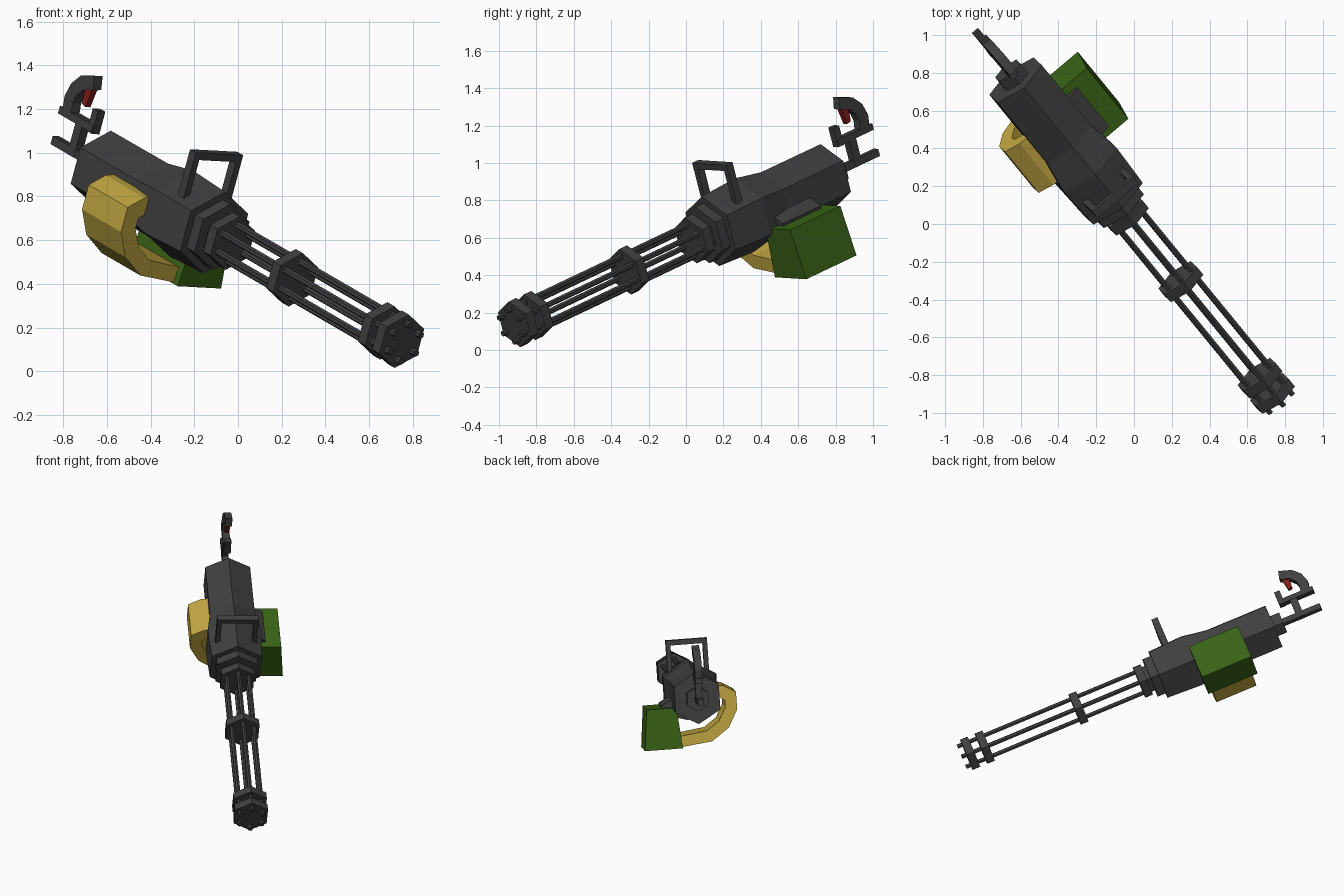
import bpy, bmesh, math
from mathutils import Matrix, Vector

if "Cube" in bpy.data.objects:
    bpy.data.objects.remove(bpy.data.objects["Cube"])

# Gun frame: x = ammo box side, y = towards the rear along the barrel axis, z = gun up
ORIGIN = Vector((0.248, -0.305, 0.428))
FWD = Vector((0.595, -0.726, -0.345)).normalized()
SIDE = Vector((-FWD.y, FWD.x, 0)).normalized()
UP = (-FWD).cross(SIDE) * -1
FRAME = Matrix((SIDE, -FWD, UP)).transposed().to_4x4()
FRAME = Matrix.Translation(ORIGIN) @ FRAME @ Matrix.Rotation(math.radians(2.5), 4, 'Y')


def material(name, rgb):
    m = bpy.data.materials.new(name)
    m.diffuse_color = (*rgb, 1)
    m.use_nodes = True
    m.node_tree.nodes["Principled BSDF"].inputs["Base Color"].default_value = m.diffuse_color
    return m


GREY = material("gunmetal", (0.05, 0.05, 0.05))
YELLOW = material("brass_yellow", (0.55, 0.39, 0.055))
GREEN = material("box_green", (0.042, 0.125, 0.008))
RED = material("trigger_red", (0.22, 0.012, 0.012))


def finish(name, bm, mat):
    bmesh.ops.recalc_face_normals(bm, faces=bm.faces)
    me = bpy.data.meshes.new(name)
    bm.to_mesh(me)
    bm.free()
    me.transform(FRAME)
    me.materials.append(mat)
    ob = bpy.data.objects.new(name, me)
    bpy.context.collection.objects.link(ob)
    return ob


def skin(name, rings, mat):
    """Join equal-length rings of points and cap both ends."""
    bm = bmesh.new()
    rows = [[bm.verts.new(p) for p in r] for r in rings]
    n = len(rows[0])
    for a, b in zip(rows, rows[1:]):
        for i in range(n):
            j = (i + 1) % n
            bm.faces.new((a[i], a[j], b[j], b[i]))
    bm.faces.new(rows[0])
    bm.faces.new(rows[-1])
    return finish(name, bm, mat)


def hex_loft(name, sections, mat=GREY, cx=0, cz=0):
    """Hexagonal solid along the axis from (y, radius) sections, corner up."""
    angles = [math.radians(90 + 60 * k) for k in range(6)]
    return skin(name, [[(cx + r * math.cos(a), y, cz + r * math.sin(a)) for a in angles]
                       for y, r in sections], mat)


def prism_y(name, profile, y0, y1, mat):
    return skin(name, [[(x, y, z) for x, z in profile] for y in (y0, y1)], mat)


def prism_x(name, profile, half, mat):
    return skin(name, [[(x, y, z) for y, z in profile] for x in (-half, half)], mat)


def box(name, x, y, z, mat=GREY):
    return prism_y(name, [(x[0], z[0]), (x[1], z[0]), (x[1], z[1]), (x[0], z[1])], *y, mat)


# Six barrels and the clamps that hold them
for k in range(6):
    a = math.radians(90 + 60 * k)
    hex_loft("barrel", [(-0.877, 0.016), (0.56, 0.016)],
             cx=0.088 * math.cos(a), cz=0.088 * math.sin(a))
for name, y in (("muzzle_clamp", -0.815), ("second_clamp", -0.705),
                ("middle_clamp", 0.0), ("rear_clamp", 0.485)):
    hex_loft(name, [(y - 0.028, 0.13), (y + 0.028, 0.13)])

# Hub, front plate, main body and rear cap
hex_loft("hub", [(0.50, 0.105), (0.56, 0.105)])
hex_loft("front_plate", [(0.54, 0.16), (0.61, 0.16)])
hex_loft("body", [(0.60, 0.198), (0.85, 0.21), (1.03, 0.178), (1.47, 0.177)])
hex_loft("rear_cap", [(1.46, 0.085), (1.54, 0.085)])

# Carry handle
for sx in (-1, 1):
    xs = sorted((sx * 0.11, sx * 0.142))
    box("handle_post", xs, (0.705, 0.75), (0.12, 0.34))
box("handle_bar", (-0.142, 0.142), (0.705, 0.75), (0.31, 0.345))

# Rear grip: rod, post, cross bar, guard stub
box("rear_rod", (-0.02, 0.02), (1.52, 1.825), (-0.02, 0.02))
box("grip_post", (-0.022, 0.022), (1.645, 1.695), (-0.02, 0.15))
box("grip_bar", (-0.025, 0.025), (1.57, 1.825), (0.13, 0.165))
box("guard_stub", (-0.022, 0.022), (1.565, 1.605), (0.125, 0.235))

# Curved grip hook and trigger
prism_x("grip_hook", [(1.80, 0.15), (1.812, 0.22), (1.79, 0.29), (1.74, 0.345), (1.65, 0.378),
                      (1.635, 0.315), (1.70, 0.29), (1.735, 0.25), (1.745, 0.21), (1.735, 0.15)],
        0.025, GREY)
prism_x("trigger", [(1.70, 0.30), (1.65, 0.31), (1.665, 0.22), (1.695, 0.225)], 0.015, RED)

# Ammo box, tapered towards the top, with its mount
prism_y("ammo_box", [(0.105, -0.355), (0.365, -0.355), (0.335, -0.075), (0.13, -0.075)],
        0.865, 1.235, GREEN)
prism_y("box_mount", [(0.05, -0.17), (0.22, -0.12), (0.23, -0.06), (0.14, -0.01), (0.05, -0.01)],
        0.91, 1.19, GREY)

# Feed belt chute curving under the body
outer = [(-0.12, 0.06), (-0.20, 0.05), (-0.285, 0.0), (-0.285, -0.12),
         (-0.22, -0.24), (-0.10, -0.325), (0.12, -0.35)]
inner = [(-0.12, -0.03), (-0.17, -0.03), (-0.205, -0.05), (-0.205, -0.10),
         (-0.155, -0.19), (-0.07, -0.25), (0.12, -0.275)]
bm = bmesh.new()
rows = [[bm.verts.new((p[0], y, p[1])) for p, y in ((o, 0.90), (o, 1.20), (i, 1.20), (i, 0.90))]
        for o, i in zip(outer, inner)]
for a, b in zip(rows, rows[1:]):
    for k in range(4):
        bm.faces.new((a[k], a[(k + 1) % 4], b[(k + 1) % 4], b[k]))
bm.faces.new(rows[0])
bm.faces.new(rows[-1])
finish("feed_belt", bm, YELLOW)
